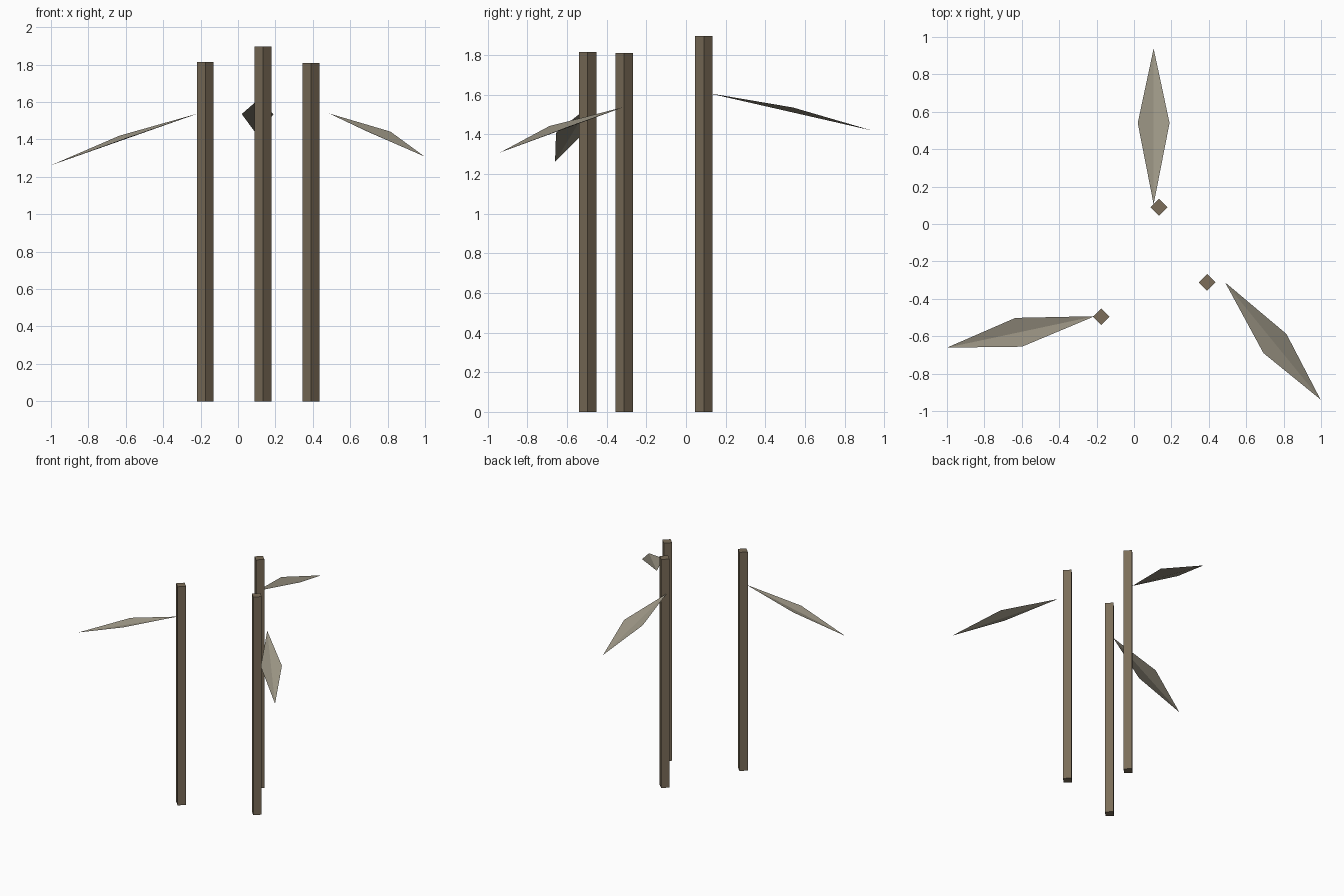
import bpy

if "Cube" in bpy.data.objects:
    bpy.data.objects.remove(bpy.data.objects["Cube"])

def material(name, color):
    m = bpy.data.materials.new(name)
    m.diffuse_color = (*color, 1)
    m.use_nodes = True
    m.node_tree.nodes["Principled BSDF"].inputs["Base Color"].default_value = m.diffuse_color
    return m

bark = material("bark", (0.20, 0.155, 0.10))
foliage = material("foliage", (0.34, 0.31, 0.24))

def stem(name, x, y, height):
    # Four-sided post with its corners on the x and y axes
    bpy.ops.mesh.primitive_cylinder_add(vertices=4, radius=0.045, depth=height,
                                        location=(x, y, height / 2))
    ob = bpy.context.object
    ob.name = name
    ob.data.materials.append(bark)

def leaf(name, base, side_a, tip, side_b):
    # Diamond blade, creased along the base-tip midrib
    me = bpy.data.meshes.new(name)
    me.from_pydata([base, side_a, tip, side_b], [], [(0, 1, 2), (0, 2, 3)])
    me.materials.append(foliage)
    ob = bpy.data.objects.new(name, me)
    bpy.context.collection.objects.link(ob)

# Three stems
stem("stem_left", -0.175, -0.496, 1.815)
stem("stem_back", 0.134, 0.09, 1.897)
stem("stem_right", 0.391, -0.312, 1.81)

# Three drooping leaves, corners counter-clockwise from above
leaf("leaf_left", (-0.21, -0.493, 1.54), (-0.634, -0.502, 1.42),
     (-1.0, -0.661, 1.262), (-0.599, -0.656, 1.408))
leaf("leaf_back", (0.105, 0.105, 1.61), (0.19, 0.54, 1.536),
     (0.105, 0.938, 1.42), (0.02, 0.54, 1.536))
leaf("leaf_right", (0.487, -0.312, 1.539), (0.692, -0.69, 1.442),
     (0.997, -0.938, 1.309), (0.815, -0.588, 1.442))
